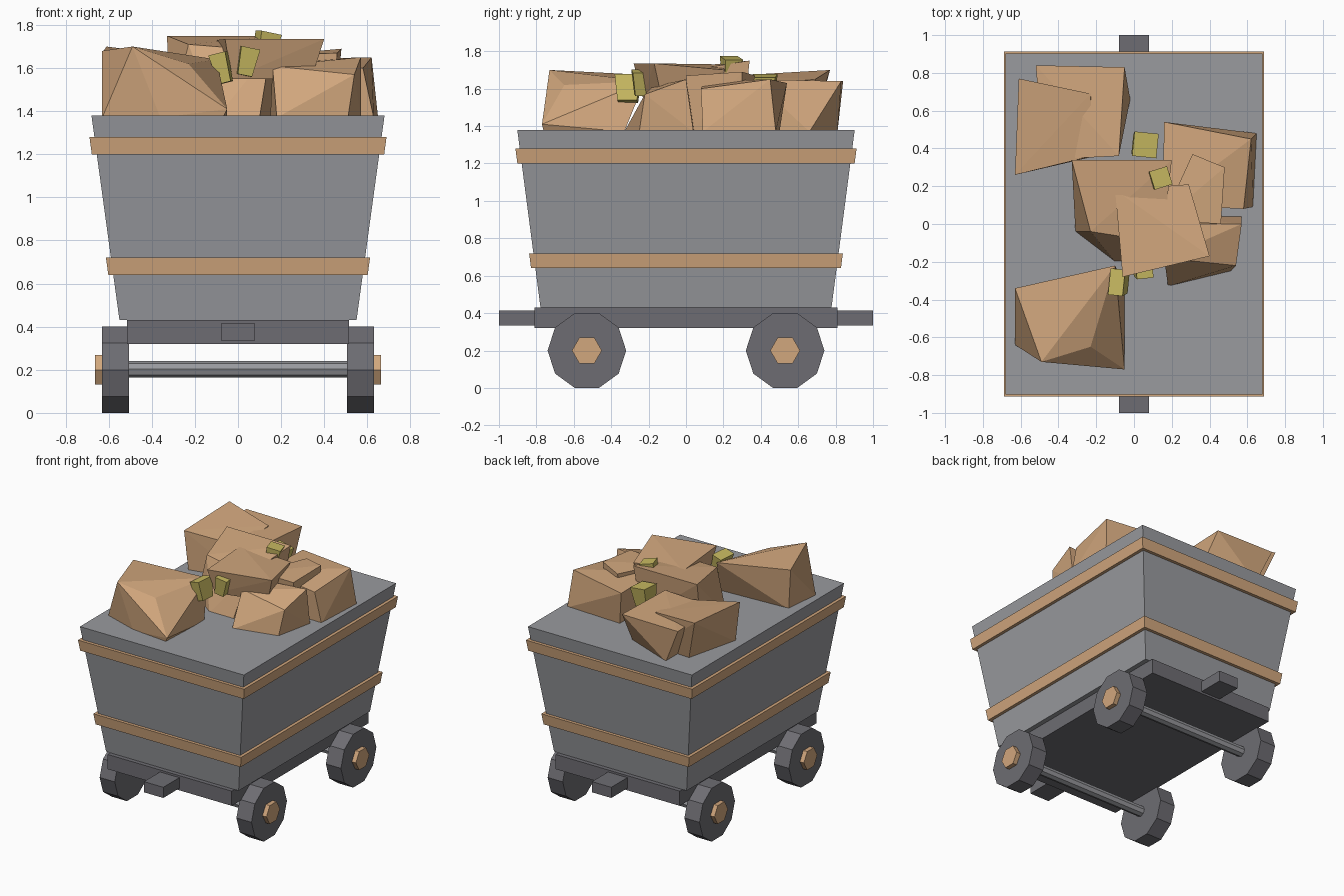
import bpy, bmesh, math
from mathutils import Matrix, Vector

if "Cube" in bpy.data.objects:
    bpy.data.objects.remove(bpy.data.objects["Cube"])


def material(name, rgb):
    m = bpy.data.materials.new(name)
    m.diffuse_color = (*rgb, 1)
    m.use_nodes = True
    m.node_tree.nodes["Principled BSDF"].inputs["Base Color"].default_value = m.diffuse_color
    return m


GREY = material("body grey", (0.32, 0.325, 0.345))
DARK = material("dark iron", (0.155, 0.152, 0.17))
TAN = material("copper tan", (0.64, 0.385, 0.205))
GOLD = material("gold", (0.58, 0.49, 0.12))


def hull(name, points, mat):
    """Flat-faced convex solid around a handful of points."""
    bm = bmesh.new()
    for p in points:
        bm.verts.new(p)
    res = bmesh.ops.convex_hull(bm, input=bm.verts)
    junk = {v for v in res["geom_interior"] + res["geom_unused"]
            if isinstance(v, bmesh.types.BMVert)}
    bmesh.ops.delete(bm, geom=list(junk), context='VERTS')
    bmesh.ops.dissolve_limit(bm, angle_limit=0.01, verts=bm.verts, edges=bm.edges)
    bmesh.ops.recalc_face_normals(bm, faces=bm.faces)
    me = bpy.data.meshes.new(name)
    bm.to_mesh(me)
    bm.free()
    me.materials.append(mat)
    ob = bpy.data.objects.new(name, me)
    bpy.context.collection.objects.link(ob)
    return ob


def rect(hx, hy, z, cy=0):
    return [(sx * hx, cy + sy * hy, z) for sx in (-1, 1) for sy in (-1, 1)]


def prism(name, sides, r, x0, x1, y, z, mat):
    """Regular prism lying along x."""
    hull(name, [(x, y + r * math.cos(2 * math.pi * i / sides),
                 z + r * math.sin(2 * math.pi * i / sides))
                for x in (x0, x1) for i in range(sides)], mat)


# Flared tub, and two bands that follow its slope
Z0, Z1 = 0.43, 1.38


def tub_rect(z, grow=0.0):
    t = (z - Z0) / (Z1 - Z0)
    return rect(0.55 + 0.13 * t + grow, 0.778 + 0.124 * t + grow, z)


hull("tub", tub_rect(Z0) + tub_rect(Z1), GREY)
for name, a, b in (("lower_band", 0.64, 0.72), ("upper_band", 1.20, 1.28)):
    hull(name, tub_rect(a, 0.023) + tub_rect(b, 0.023), TAN)

# Chassis and couplers
hull("chassis", rect(0.515, 0.81, 0.32) + rect(0.515, 0.81, 0.43), DARK)
for name, s in (("front_coupler", -1), ("back_coupler", 1)):
    hull(name, rect(0.08, 0.12, 0.335, s * 0.88) + rect(0.08, 0.12, 0.415, s * 0.88), DARK)

# Axles, wheels and hubs
for end, y in (("front", -0.53), ("back", 0.53)):
    prism(end + "_axle", 8, 0.038, -0.55, 0.55, y, 0.203, GREY)
    for side, s in (("left", -1), ("right", 1)):
        prism(f"{end}_{side}_wheel", 10, 0.21, s * 0.505, s * 0.63, y, 0.2, DARK)
        prism(f"{end}_{side}_hub", 6, 0.08, s * 0.6, s * 0.663, y, 0.2, TAN)


# Ore lumps: four top corners, four base corners at one height
def rock(name, top, base, z=1.37):
    hull(name, top + [(x, y, z) for x, y in base], TAN)


rock("front_left_rock",
     [(-.49, -.73, 1.70), (-.23, -.65, 1.62), (-.10, -.22, 1.64), (-.63, -.34, 1.68),
      (-.05, -.77, 1.41)],
     [(-.63, -.64), (-.36, -.73), (-.07, -.76), (-.05, -.33), (-.6, -.36)])
rock("back_left_rock",
     [(-.61, .77, 1.70), (-.23, .69, 1.65), (-.22, .36, 1.62), (-.63, .26, 1.67)],
     [(-.5, .68), (-.2, .66), (-.2, .36), (-.6, .27)])
rock("back_middle_rock",
     [(-.52, .84, 1.64), (-.05, .83, 1.64), (-.08, .36, 1.65), (-.48, .34, 1.62)],
     [(-.4, .81), (-.02, .66), (-.08, .38), (-.4, .4)])
rock("centre_rock",
     [(-.33, .34, 1.75), (.2, .34, 1.75), (.15, -.1, 1.68), (-.23, -.04, 1.75 - .04)],
     [(-.3, .25), (.15, .3), (.1, -.2), (-.1, -.2), (-.31, -.04)])
rock("top_rock",
     [(-.10, .18, 1.73), (.29, .21, 1.70), (.40, -.17, 1.735), (-.06, -.28, 1.735)],
     [(-.02, .15), (.25, .15), (.34, -.13), (-.03, -.23)], 1.55)
rock("front_right_rock",
     [(.16, -.18, 1.61), (.57, 0, 1.65), (.54, -.22, 1.57), (.2, 0, 1.62)],
     [(.18, -.33), (.51, -.25), (.57, .04), (.15, .05)])
rock("back_right_rock",
     [(.16, .54, 1.63), (.62, .45, 1.65), (.58, .08, 1.60), (.15, .1, 1.64)],
     [(.2, .5), (.65, .48), (.63, .09), (.2, .1)])
rock("right_rock",
     [(.31, .37, 1.67), (.48, .30, 1.69), (.46, 0, 1.67), (.15, .02, 1.66)],
     [(.3, .3), (.45, .3), (.44, .03), (.2, .05)])


# Gold nuggets: tilted tapered cubes
def nugget(name, centre, size, turn, tilt):
    m = Matrix.Rotation(turn, 3, 'Z') @ Matrix.Rotation(tilt, 3, 'Y')
    pts = []
    for z, k in ((-.5, .75), (.5, 1)):
        for x, y, _ in rect(.5 * k, .5 * k, 0):
            pts.append(Vector(centre) + m @ Vector((x * size[0], y * size[1], z * size[2])))
    hull(name, pts, GOLD)


nugget("nugget_1", (-.075, -.31, 1.60), (.08, .14, .14), -.1, -.25)
nugget("nugget_2", (.04, -.22, 1.63), (.09, .14, .13), .1, .2)
nugget("nugget_3", (.05, .42, 1.60), (.13, .13, .14), -.1, .15)
nugget("nugget_4", (.13, .24, 1.70), (.10, .10, .13), .3, .2)
